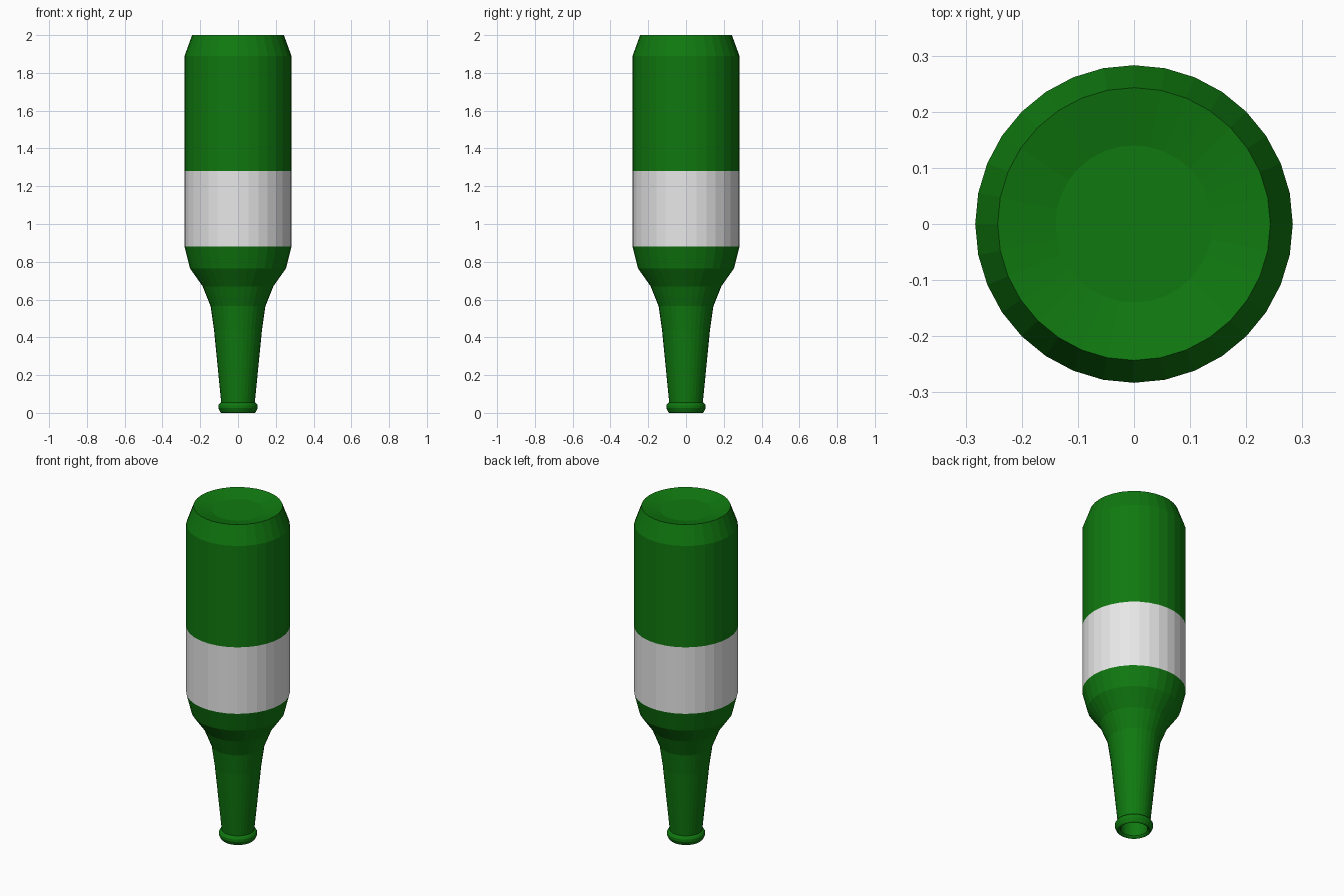
import bpy, bmesh, math

if "Cube" in bpy.data.objects:
    bpy.data.objects.remove(bpy.data.objects["Cube"])

SIDES = 32
LABEL_BOTTOM, LABEL_TOP = 0.88, 1.28


def material(name, color):
    m = bpy.data.materials.new(name)
    m.diffuse_color = (*color, 1)
    m.use_nodes = True
    m.node_tree.nodes["Principled BSDF"].inputs["Base Color"].default_value = m.diffuse_color
    return m


def lathe(name, profile, materials):
    """Spin a (radius, height) profile around z into a flat-faced solid."""
    bm = bmesh.new()
    verts = [bm.verts.new((r, 0, z)) for r, z in profile]
    edges = [bm.edges.new(pair) for pair in zip(verts, verts[1:])]
    bmesh.ops.spin(bm, geom=verts + edges, cent=(0, 0, 0), axis=(0, 0, 1),
                   angle=math.tau, steps=SIDES, use_duplicate=False)
    bmesh.ops.remove_doubles(bm, verts=bm.verts, dist=0.0005)
    bmesh.ops.recalc_face_normals(bm, faces=bm.faces)
    mesh = bpy.data.meshes.new(name)
    bm.to_mesh(mesh)
    bm.free()
    for m in materials:
        mesh.materials.append(m)
    obj = bpy.data.objects.new(name, mesh)
    bpy.context.collection.objects.link(obj)
    return obj


green = material("bottle_green", (0.005, 0.19, 0.005))
white = material("label_white", (0.83, 0.83, 0.83))

# Upside-down bottle: inner mouth, rim, neck, shoulder, body, dished base
profile = [
    (0, 0.56), (0.115, 0.55), (0.075, 0.06), (0.075, 0.012),  # inside the neck
    (0.08, 0.005), (0.088, 0.0), (0.095, 0.006),              # mouth
    (0.104, 0.025), (0.104, 0.04), (0.098, 0.05),             # rim
    (0.089, 0.055), (0.127, 0.44), (0.145, 0.565),            # neck
    (0.187, 0.67), (0.254, 0.765),                            # shoulder
    (0.283, LABEL_BOTTOM), (0.283, LABEL_TOP),                # label band
    (0.283, 1.89), (0.243, 2.0),                              # body
    (0.14, 1.975), (0, 1.975),                                # dished base
]
bottle = lathe("bottle", profile, [green, white])

# Label: the upright faces between the two label heights
for face in bottle.data.polygons:
    if LABEL_BOTTOM < face.center.z < LABEL_TOP:
        face.material_index = 1
